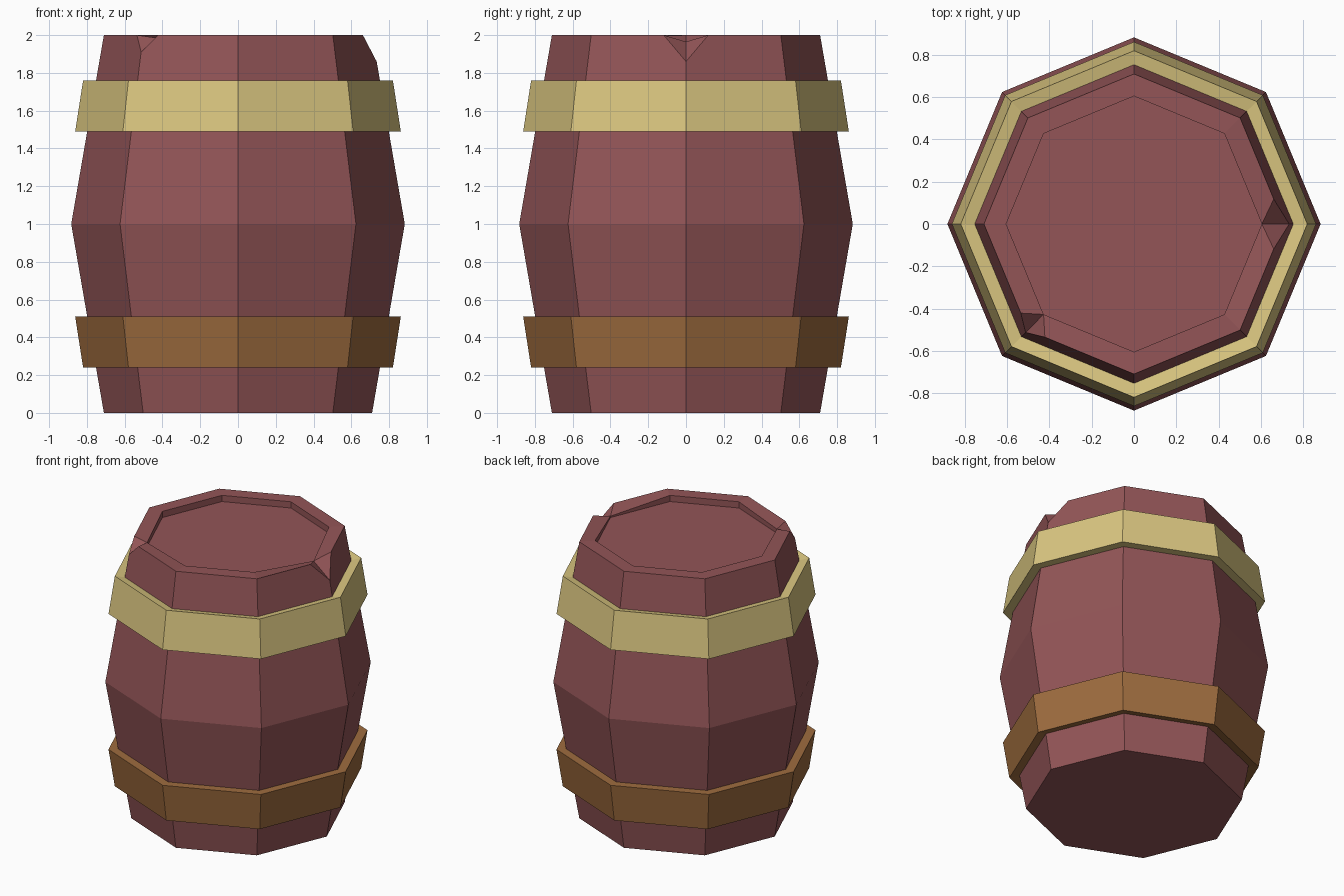
import bpy, bmesh, math

if "Cube" in bpy.data.objects:
    bpy.data.objects.remove(bpy.data.objects["Cube"])

N = 8


def material(name, rgb):
    lin = [(c / 255 / 12.92) if c < 10 else ((c / 255 + 0.055) / 1.055) ** 2.4 for c in rgb]
    m = bpy.data.materials.new(name)
    m.diffuse_color = (*lin, 1)
    m.use_nodes = True
    m.node_tree.nodes["Principled BSDF"].inputs["Base Color"].default_value = m.diffuse_color
    return m


def ring(bm, r, z):
    return [bm.verts.new((r * math.cos(math.tau * i / N), r * math.sin(math.tau * i / N), z))
            for i in range(N)]


def bridge(bm, a, b):
    for i in range(N):
        j = (i + 1) % N
        bm.faces.new((a[i], a[j], b[j], b[i]))


def finish(bm, name, mat):
    bmesh.ops.recalc_face_normals(bm, faces=bm.faces)
    me = bpy.data.meshes.new(name)
    bm.to_mesh(me)
    bm.free()
    me.materials.append(mat)
    bpy.context.collection.objects.link(bpy.data.objects.new(name, me))


wood = material("reddish wood", (147, 85, 87))
gold = material("pale gold", (218, 198, 128))
brown = material("brown metal", (158, 108, 62))

# Barrel body: bulged octagon with a recessed lid and two chipped rim corners
R0, R1, RI, FLOOR = 0.71, 0.883, 0.605, 1.955
bm = bmesh.new()
base, mid, top = ring(bm, R0, 0), ring(bm, R1, 1), ring(bm, R0, 2)
inner, floor = ring(bm, RI, 2), ring(bm, RI, FLOOR)
bm.faces.new(base[::-1])
bridge(bm, base, mid)
bridge(bm, inner, floor)
bm.faces.new(floor)

# chips: corner index -> (share of rim edge, depth outside, depth inside)
chips = {0: (0.235, 0.14, 0.035), 5: (0.16, 0.09, 0.015)}
split = {}
for i, (t, d_out, d_in) in chips.items():
    for s in (-1, 1):
        split[i, s] = bm.verts.new(top[i].co.lerp(top[(i + s) % N].co, t))
for i, (t, d_out, d_in) in chips.items():
    top[i].co = top[i].co.lerp(mid[i].co, d_out)
    inner[i].co.z -= d_in
    for s in (-1, 1):
        bm.faces.new((inner[i], top[i], split[i, s])[::s])
for i in range(N):
    j = (i + 1) % N
    a, b = split.get((i, 1)), split.get((j, -1))
    bm.faces.new([v for v in (mid[i], mid[j], top[j], b, a, top[i]) if v])
    bm.faces.new((a or top[i], b or top[j], inner[j], inner[i]))
finish(bm, "barrel_body", wood)


# Hoops: same profile, mirrored about mid height
def hoop(name, mat, flip):
    profile = [(0.862, 1.49), (0.82, 1.76), (0.72, 1.74), (0.74, 1.49)]
    bm = bmesh.new()
    rings = [ring(bm, r, 2 - z if flip else z) for r, z in profile]
    for k in range(4):
        bridge(bm, rings[k], rings[(k + 1) % 4])
    finish(bm, name, mat)


hoop("upper_hoop", gold, False)
hoop("lower_hoop", brown, True)
